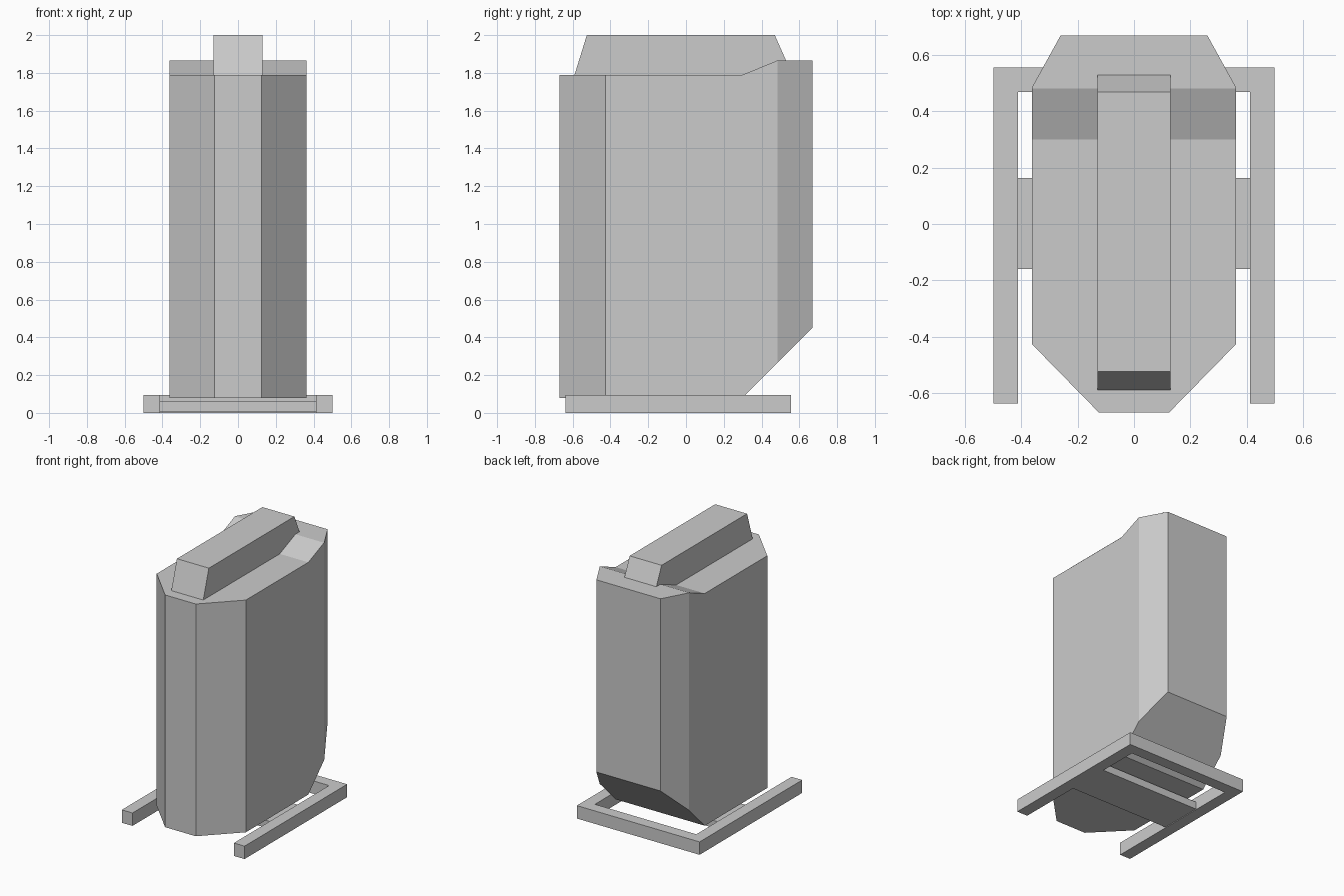
import bpy, bmesh
from mathutils import Vector

if "Cube" in bpy.data.objects:
    bpy.data.objects.remove(bpy.data.objects["Cube"])


def extrude_profile(name, points, half_width, cuts=()):
    """Extrude a (y, z) side profile across x, then trim it with vertical planes."""
    bm = bmesh.new()
    face = bm.faces.new([bm.verts.new((-half_width, y, z)) for y, z in points])
    ext = bmesh.ops.extrude_face_region(bm, geom=[face])
    moved = [g for g in ext["geom"] if isinstance(g, bmesh.types.BMVert)]
    bmesh.ops.translate(bm, verts=moved, vec=(2 * half_width, 0, 0))
    for co, no in cuts:
        res = bmesh.ops.bisect_plane(bm, geom=bm.verts[:] + bm.edges[:] + bm.faces[:],
                                     plane_co=co, plane_no=no, clear_outer=True)
        edges = [g for g in res["geom_cut"] if isinstance(g, bmesh.types.BMEdge)]
        bmesh.ops.contextual_create(bm, geom=edges)
    bmesh.ops.recalc_face_normals(bm, faces=bm.faces[:])
    mesh = bpy.data.meshes.new(name)
    bm.to_mesh(mesh)
    bm.free()
    obj = bpy.data.objects.new(name, mesh)
    bpy.context.collection.objects.link(obj)
    return obj


def box(name, lo, hi):
    lo, hi = Vector(lo), Vector(hi)
    obj = extrude_profile(name, [(lo.y, lo.z), (hi.y, lo.z), (hi.y, hi.z), (lo.y, hi.z)],
                          (hi.x - lo.x) / 2)
    obj.location.x = (lo.x + hi.x) / 2
    return obj


# Tank body: side profile with the vertical corners chamfered
corner_cuts = []
for s in (-1, 1):
    corner_cuts.append(((s * 0.363, -0.427, 0), (s * 0.243, -0.238, 0)))
    corner_cuts.append(((s * 0.363, 0.485, 0), (s * 0.187, 0.103, 0)))
extrude_profile("tank_body", [(-0.67, 0.08), (0.30, 0.08), (0.67, 0.45), (0.67, 1.865),
                              (0.482, 1.865), (0.30, 1.79), (-0.67, 1.79)],
                0.363, corner_cuts)

# Top ridge running front to back
extrude_profile("top_ridge", [(-0.59, 1.79), (0.553, 1.79), (0.53, 1.865),
                              (0.47, 2.0), (-0.525, 2.0)], 0.13)

# Base frame: U-shaped, open at the front
for s, side in ((-1, "left"), (1, "right")):
    a, b = sorted((s * 0.413, s * 0.5))
    box(side + "_skid", (a, -0.638, 0), (b, 0.556, 0.095))
box("rear_crossbar", (-0.413, 0.47, 0), (0.413, 0.556, 0.095))
box("centre_plate", (-0.413, -0.16, 0.005), (0.413, 0.163, 0.06))
